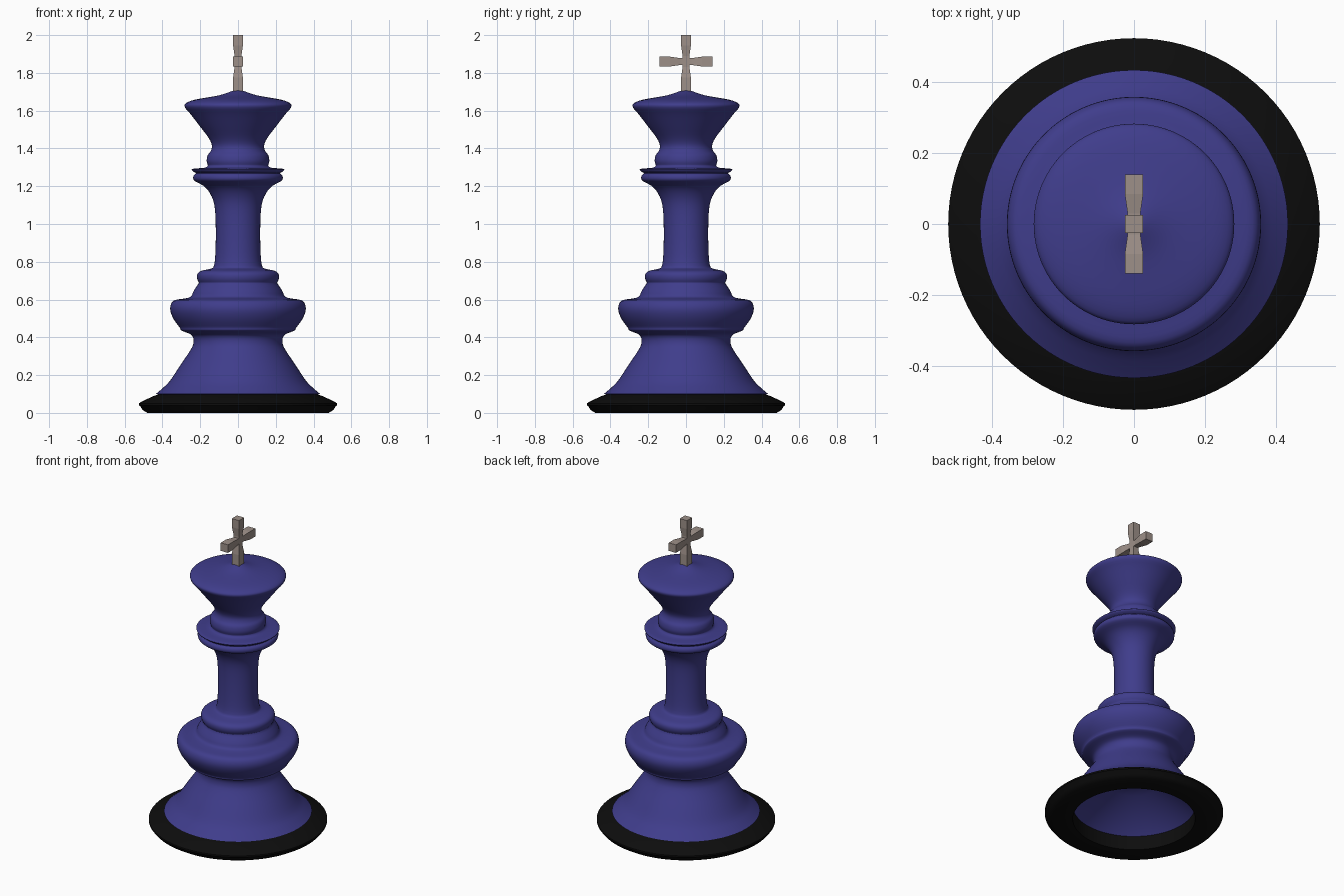
import bpy, bmesh, math
from mathutils import Vector, Matrix

if "Cube" in bpy.data.objects:
    bpy.data.objects.remove(bpy.data.objects["Cube"])


def material(name, rgb):
    m = bpy.data.materials.new(name)
    m.diffuse_color = (*rgb, 1)
    m.use_nodes = True
    m.node_tree.nodes["Principled BSDF"].inputs["Base Color"].default_value = m.diffuse_color
    return m


def finish(name, bm, mat):
    bmesh.ops.recalc_face_normals(bm, faces=bm.faces)
    me = bpy.data.meshes.new(name)
    bm.to_mesh(me)
    bm.free()
    ob = bpy.data.objects.new(name, me)
    bpy.context.collection.objects.link(ob)
    me.materials.append(mat)
    return ob


def smooth(ob, angle):
    bpy.ops.object.select_all(action='DESELECT')
    ob.select_set(True)
    bpy.context.view_layer.objects.active = ob
    bpy.ops.object.shade_smooth_by_angle(angle=math.radians(angle))


def curve(pts, n=3):
    """Catmull-Rom refinement of a profile."""
    p = [pts[0]] + pts + [pts[-1]]
    out = []
    for a, b, c, d in zip(p, p[1:], p[2:], p[3:]):
        for i in range(n):
            t = i / n
            out.append(tuple(0.5 * (2 * b[k] + (c[k] - a[k]) * t
                       + (2 * a[k] - 5 * b[k] + 4 * c[k] - d[k]) * t * t
                       + (3 * b[k] - a[k] - 3 * c[k] + d[k]) * t ** 3) for k in (0, 1)))
    return out + [pts[-1]]


def lathe(name, pts, mat, closed=False, seg=96):
    bm = bmesh.new()
    vs = [bm.verts.new((max(r, 0), 0, z)) for r, z in pts]
    pairs = list(zip(vs, vs[1:])) + ([(vs[-1], vs[0])] if closed else [])
    es = [bm.edges.new(e) for e in pairs]
    bmesh.ops.spin(bm, geom=vs + es, axis=(0, 0, 1), cent=(0, 0, 0),
                   angle=2 * math.pi, steps=seg, use_merge=False)
    bmesh.ops.remove_doubles(bm, verts=bm.verts, dist=1e-5)
    ob = finish(name, bm, mat)
    smooth(ob, 40)
    return ob


blue = material("blue", (0.05, 0.046, 0.26))
black = material("black", (0.004, 0.004, 0.004))
stone = material("stone", (0.34, 0.28, 0.25))

# Turned body: recessed underside, foot, bulb, collars, stem, crown
recess = [(0, .25), (.16, .25), (.36, .09)]
foot = [(.435, .10), (.40, .13), (.36, .17), (.307, .25), (.25, .335), (.236, .37), (.238, .40),
        (.255, .418), (.298, .435), (.305, .445)]
bulb = [(.305, .447), (.34, .495), (.358, .54), (.355, .575), (.335, .597), (.285, .605),
        (.25, .615), (.235, .645), (.207, .688)]
collar = [(.207, .69), (.216, .71), (.215, .735), (.195, .752), (.145, .763), (.127, .78),
          (.119, .86), (.118, 1.0), (.125, 1.1), (.147, 1.16), (.18, 1.2), (.225, 1.225),
          (.237, 1.24), (.234, 1.258), (.222, 1.268)]
ring = [(.222, 1.27), (.24, 1.28), (.24, 1.292), (.175, 1.298), (.16, 1.31)]
crown = [(.16, 1.312), (.166, 1.335), (.16, 1.365), (.145, 1.385), (.138, 1.415), (.155, 1.455),
         (.2, 1.515), (.25, 1.58), (.281, 1.618), (.275, 1.64), (.225, 1.659),
         (.12, 1.677), (.07, 1.69), (.02, 1.708), (0, 1.71)]
profile = list(recess)
for part in (foot, bulb, collar, ring, crown):
    profile += curve(part)
lathe("body", profile, blue)

# Black base ring
lathe("base_ring", [(.36, 0), (.48, 0), (.505, .015), (.517, .035), (.525, .04), (.525, .05),
                    (.51, .06), (.445, .09), (.415, .1), (.36, .1)], black, closed=True)

# Finial cross: four flared square arms around a small centre
bm = bmesh.new()
for k, length in enumerate((.14, .14, .16, .14)):
    rot = Matrix.Translation((0, 0, 1.86)) @ Matrix.Rotation(k * math.pi / 2, 4, 'X')
    loops = []
    for d, h in ((.018, .018), (.03, .018), (.085, .026), (length, .026)):
        loops.append([bm.verts.new(rot @ Vector((x * h, y * h, d)))
                      for x, y in ((-1, -1), (1, -1), (1, 1), (-1, 1))])
    for a, b in zip(loops, loops[1:]):
        for i in range(4):
            j = (i + 1) % 4
            bm.faces.new((a[i], a[j], b[j], b[i]))
    bm.faces.new(loops[-1])
# close the two sides of the centre
for x in (-.018, .018):
    bm.faces.new([bm.verts.new((x, y * .018, 1.86 + z * .018))
                  for y, z in ((-1, -1), (1, -1), (1, 1), (-1, 1))])
bmesh.ops.remove_doubles(bm, verts=bm.verts, dist=1e-5)
finish("finial_cross", bm, stone)
